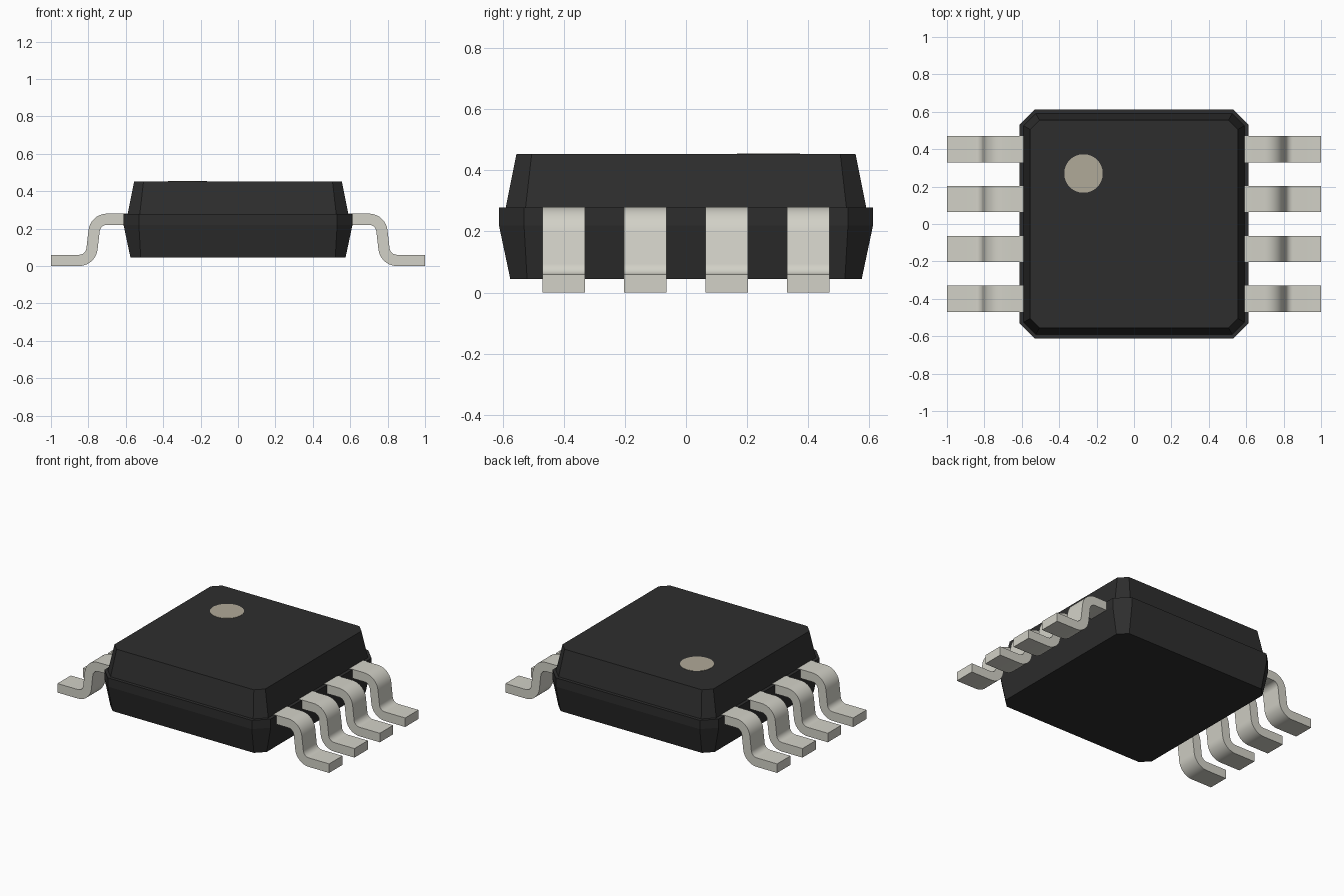
import bpy
import bmesh
import math

cube = bpy.data.objects.get("Cube")
if cube:
    bpy.data.objects.remove(cube, do_unlink=True)


def material(name, colour):
    mat = bpy.data.materials.new(name)
    mat.use_nodes = True
    mat.diffuse_color = (*colour, 1)
    bsdf = next(n for n in mat.node_tree.nodes if n.type == 'BSDF_PRINCIPLED')
    bsdf.inputs["Base Color"].default_value = (*colour, 1)
    return mat


def add_object(name, bm, mat):
    bmesh.ops.recalc_face_normals(bm, faces=bm.faces)
    mesh = bpy.data.meshes.new(name)
    bm.to_mesh(mesh)
    bm.free()
    mesh.materials.append(mat)
    obj = bpy.data.objects.new(name, mesh)
    bpy.context.collection.objects.link(obj)
    return obj


def loft(bm, rings):
    """Skin a stack of closed rings and cap both ends."""
    loops = [[bm.verts.new(p) for p in ring] for ring in rings]
    n = len(loops[0])
    for a, b in zip(loops, loops[1:]):
        for i in range(n):
            j = (i + 1) % n
            bm.faces.new((a[i], a[j], b[j], b[i]))
    bm.faces.new(loops[0])
    bm.faces.new(loops[-1])


def octagon(half, flat, z):
    """Square ring with cut corners."""
    corners = [(half, -flat), (half, flat), (flat, half), (-flat, half),
               (-half, flat), (-half, -flat), (-flat, -half), (flat, -half)]
    return [(x, y, z) for x, y in corners]


black = material("black plastic", (0.027, 0.027, 0.027))
metal = material("grey metal", (0.645, 0.638, 0.572))
beige = material("beige marking", (0.435, 0.398, 0.316))

# Moulded body: tapered underside, straight belt, ledge, tapered top
bm = bmesh.new()
loft(bm, [octagon(0.575, 0.52, 0.045), octagon(0.612, 0.53, 0.22),
          octagon(0.612, 0.53, 0.278), octagon(0.59, 0.525, 0.278),
          octagon(0.555, 0.505, 0.453)])
add_object("body", bm, black)

# Round orientation mark on the top
bm = bmesh.new()
bmesh.ops.create_cone(bm, cap_ends=True, segments=48, radius1=0.103,
                      radius2=0.103, depth=0.004)
marker = add_object("orientation_mark", bm, beige)
marker.location = (-0.27, 0.27, 0.453)

# Gull-wing lead outline: centre line with its downward-side normal angle
THICK, WIDTH, RADIUS, STEPS, LEAN = 0.06, 0.14, 0.07, 10, 8
path = [(0.56, 0.25, 90)]
for i in range(STEPS + 1):
    a = 90 - (90 - LEAN) * i / STEPS
    path.append((0.70 + RADIUS * math.cos(math.radians(a)),
                 0.18 + RADIUS * math.sin(math.radians(a)), a))
for i in range(STEPS + 1):
    a = LEAN + (90 - LEAN) * i / STEPS
    path.append((0.85 - RADIUS * math.cos(math.radians(a)),
                 0.10 - RADIUS * math.sin(math.radians(a)), a))
path.append((1.0, 0.03, 90))


def lead(name, side, y):
    rings = []
    for x, z, a in path:
        dx = math.cos(math.radians(a)) * THICK / 2
        dz = math.sin(math.radians(a)) * THICK / 2
        rings.append([(side * (x + s * dx), y + t * WIDTH / 2, z + s * dz)
                      for s, t in ((1, -1), (1, 1), (-1, 1), (-1, -1))])
    bm = bmesh.new()
    loft(bm, rings)
    return add_object(name, bm, metal)


# Four leads on each side
leads = []
for side, label in ((1, "left"), (-1, "right")):
    for i in range(4):
        leads.append(lead(f"{label}_lead_{i + 1}", side, -0.4 + 0.2667 * i))

bpy.ops.object.select_all(action='DESELECT')
for obj in leads:
    obj.select_set(True)
bpy.context.view_layer.objects.active = leads[0]
bpy.ops.object.shade_smooth_by_angle(angle=math.radians(30))
